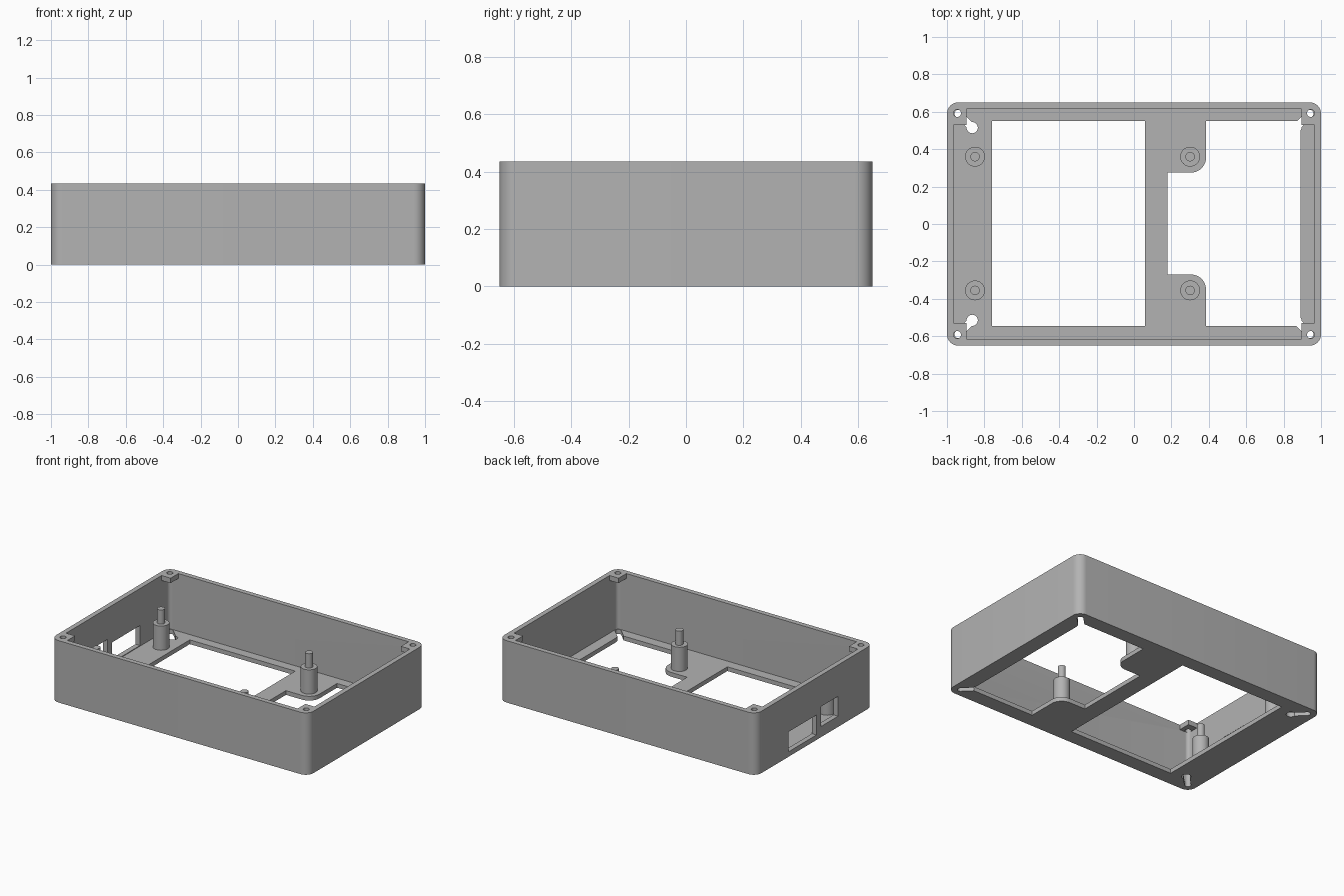
import bpy, bmesh, math
from mathutils import Vector

cube = bpy.data.objects.get("Cube")
if cube:
    bpy.data.objects.remove(cube, do_unlink=True)

grey = bpy.data.materials.new("plain grey")
grey.use_nodes = True
grey.diffuse_color = (0.45, 0.45, 0.45, 1)
grey.node_tree.nodes["Principled BSDF"].inputs["Base Color"].default_value = (0.45, 0.45, 0.45, 1)

HX, HY, HEIGHT = 1.0, 0.65, 0.435
WALL, FLOOR = 0.035, 0.03


def prism(name, pts, z0, z1):
    """Extrude a plan outline from z0 to z1."""
    bm = bmesh.new()
    face = bm.faces.new([bm.verts.new((x, y, z0)) for x, y in pts])
    moved = bmesh.ops.extrude_face_region(bm, geom=[face])["geom"]
    bmesh.ops.translate(bm, vec=(0, 0, z1 - z0),
                        verts=[v for v in moved if isinstance(v, bmesh.types.BMVert)])
    bmesh.ops.recalc_face_normals(bm, faces=bm.faces)
    mesh = bpy.data.meshes.new(name)
    bm.to_mesh(mesh)
    bm.free()
    mesh.materials.append(grey)
    obj = bpy.data.objects.new(name, mesh)
    bpy.context.collection.objects.link(obj)
    return obj


def rect(x0, x1, y0, y1):
    return [(x0, y0), (x1, y0), (x1, y1), (x0, y1)]


def arc(cx, cy, r, a0, a1, n=10):
    return [(cx + r * math.cos(math.radians(a0 + (a1 - a0) * i / n)),
             cy + r * math.sin(math.radians(a0 + (a1 - a0) * i / n))) for i in range(n + 1)]


def circle(cx, cy, r):
    return arc(cx, cy, r, 0, 360, 32)[:-1]


def rounded(hx, hy, r):
    return (arc(hx - r, hy - r, r, 0, 90) + arc(r - hx, hy - r, r, 90, 180)
            + arc(r - hx, r - hy, r, 180, 270) + arc(hx - r, r - hy, r, 270, 360))


def combine(obj, other, operation):
    mod = obj.modifiers.new(operation.lower(), "BOOLEAN")
    mod.operation, mod.solver, mod.object = operation, "EXACT", other
    bpy.context.view_layer.objects.active = obj
    bpy.ops.object.modifier_apply(modifier=mod.name)
    bpy.data.objects.remove(other, do_unlink=True)


def cut(obj, pts, z0, z1):
    combine(obj, prism("cutter", pts, z0, z1), "DIFFERENCE")


# Tray with rounded outer corners and a square-cornered cavity
case = prism("case_shell", rounded(HX, HY, 0.06), 0, HEIGHT)
ix, iy = HX - WALL, HY - WALL
cut(case, rounded(ix, iy, 0.025), FLOOR, 1)

# Corner lugs under the rim, with screw holes and keyhole slots below
for sx in (-1, 1):
    for sy in (-1, 1):
        lug = [(sx * x, sy * y) for x, y in rect(0.895, 0.975, 0.53, 0.625)]
        combine(case, prism("lug", lug, HEIGHT - 0.035, HEIGHT), "UNION")
        cut(case, circle(sx * 0.945, sy * 0.592, 0.02), HEIGHT - 0.1, 1)
        cut(case, circle(sx * 0.865, sy * 0.515, 0.03), -0.1, 0.1)
        slot = arc(0.94, 0.59, 0.02, -45, 135) + arc(0.865, 0.515, 0.02, 135, 315)
        cut(case, [(sx * x, sy * y) for x, y in slot], -0.1, 0.1)

# Floor openings: a plain rectangle and one that leaves two rounded post pads
cut(case, rect(-0.76, 0.06, -0.545, 0.55), -0.1, 0.1)
opening = [(0.89, -0.545), (0.89, 0.55), (0.385, 0.55)]
opening += arc(0.305, 0.355, 0.08, 0, -90) + [(0.18, 0.275), (0.18, -0.27)]
opening += arc(0.305, -0.35, 0.08, 90, 0) + [(0.385, -0.545)]
cut(case, opening, -0.1, 0.1)

# Connector windows in the end wall
cut(case, rect(-1.1, -0.9, -0.02, 0.29), FLOOR + 0.005, 0.175)
cut(case, rect(-1.1, -0.9, -0.26, -0.07), 0.075, 0.215)

# Mounting posts with locating pins
parts = [case]
for side, x in (("right", -0.85), ("left", 0.3)):
    for end, y in (("front", -0.355), ("back", 0.36)):
        parts.append(prism(f"{end}_{side}_post", circle(x, y, 0.053), FLOOR - 0.005, 0.2))
        parts.append(prism(f"{end}_{side}_pin", circle(x, y, 0.025), 0.195, 0.3))

bpy.ops.object.select_all(action="DESELECT")
for obj in parts:
    obj.select_set(True)
bpy.context.view_layer.objects.active = case
bpy.ops.object.shade_smooth_by_angle(angle=math.radians(30))
